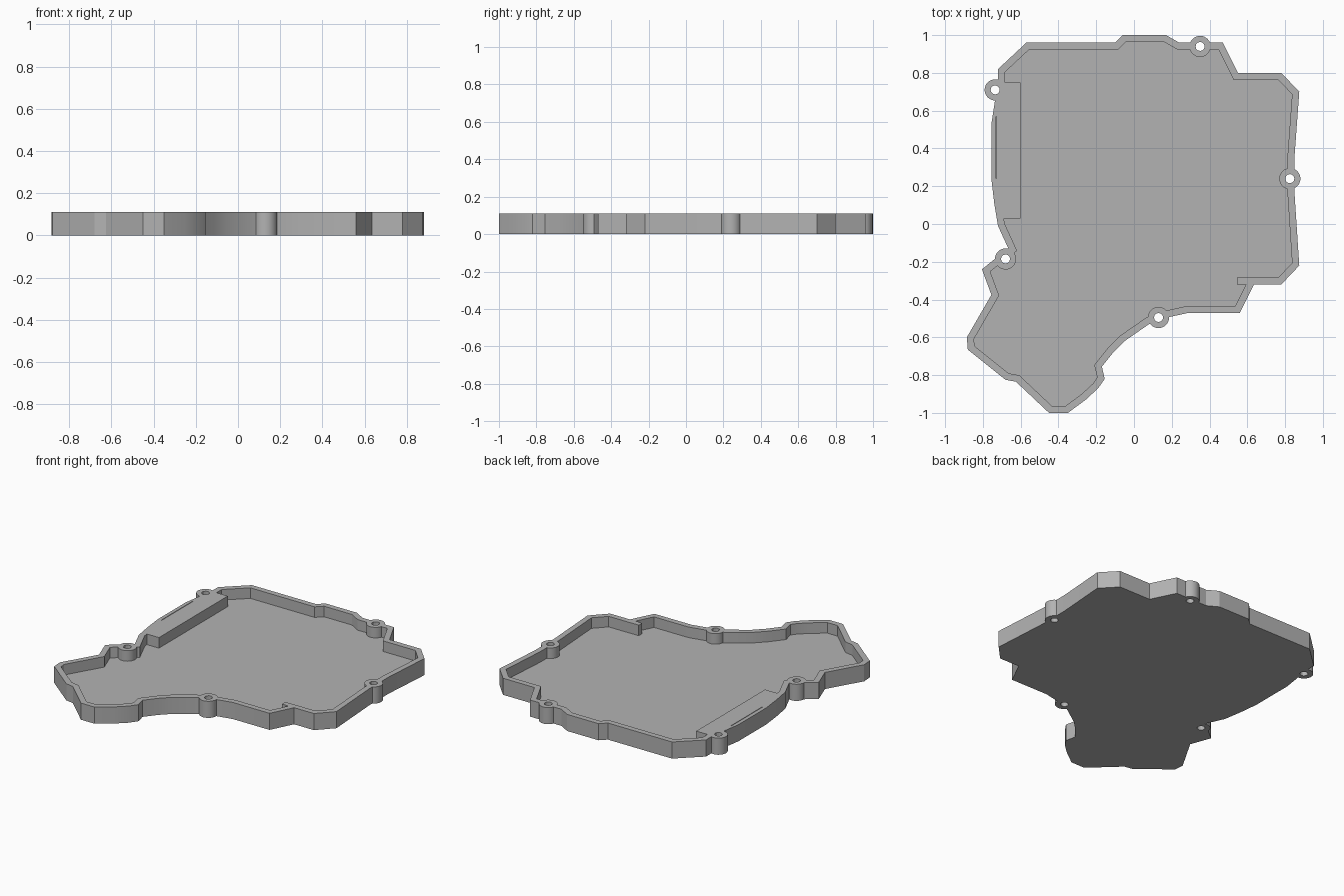
import bpy
import bmesh
import math
from mathutils import Vector

if "Cube" in bpy.data.objects:
    bpy.data.objects.remove(bpy.data.objects["Cube"], do_unlink=True)

HEIGHT, FLOOR, WALL = 0.11, 0.04, 0.037
BOSS_RADIUS, HOLE_RADIUS = 0.056, 0.024

# Cover outline, clockwise from the back edge, in hundredths
OUTLINE = [(-6, 100), (17, 100), (24, 96), (47, 96), (55, 80), (78, 80),
           (87.5, 70), (85, 36), (85, 16), (87.5, -22), (78, -32), (63.5, -32),
           (56, -47), (29, -47), (13, -50.5), (8, -53), (-5, -62), (-11, -68),
           (-17, -75.5), (-15.5, -82), (-19, -87), (-25.5, -93), (-35, -100),
           (-45, -100), (-62.5, -83.5), (-68, -82.5), (-88, -66.5), (-88.5, -60),
           (-75.5, -37.5), (-80.5, -24), (-70, -15.5), (-66.5, -13), (-72, -1),
           (-74, 11), (-75.5, 24), (-75.5, 53), (-73.5, 66), (-72, 76),
           (-72, 82), (-57, 96), (-10, 96)]
BOSSES = [(35, 94), (82.5, 24), (13, -49.5), (-68, -18.5), (-73.5, 71)]

grey = bpy.data.materials.new("light grey plastic")
grey.use_nodes = True
grey.diffuse_color = (0.45, 0.45, 0.45, 1)
grey.node_tree.nodes["Principled BSDF"].inputs["Base Color"].default_value = grey.diffuse_color


def to_units(points):
    return [Vector(p) / 100 for p in points]


def inset(points, distance):
    """Move every edge of a clockwise outline inward, with mitred corners."""
    result = []
    for i, here in enumerate(points):
        before = (here - points[i - 1]).normalized()
        after = (points[(i + 1) % len(points)] - here).normalized()
        n1 = Vector((before.y, -before.x))
        n2 = Vector((after.y, -after.x))
        result.append(here + (n1 + n2) * distance / (1 + n1.dot(n2)))
    return result


def prism(name, points, bottom, top):
    """Extrude a flat outline between two heights."""
    bm = bmesh.new()
    face = bm.faces.new([bm.verts.new((p.x, p.y, bottom)) for p in points])
    extruded = bmesh.ops.extrude_face_region(bm, geom=[face])["geom"]
    moved = [v for v in extruded if isinstance(v, bmesh.types.BMVert)]
    bmesh.ops.translate(bm, verts=moved, vec=(0, 0, top - bottom))
    bmesh.ops.recalc_face_normals(bm, faces=bm.faces)
    mesh = bpy.data.meshes.new(name)
    bm.to_mesh(mesh)
    bm.free()
    mesh.materials.append(grey)
    obj = bpy.data.objects.new(name, mesh)
    bpy.context.collection.objects.link(obj)
    return obj


def rectangle(left, right, front, back):
    return to_units([(left, front), (left, back), (right, back), (right, front)])


def circle(centre, radius, sides):
    angles = [math.tau * i / sides for i in range(sides)]
    return [centre + radius * Vector((math.cos(a), math.sin(a))) for a in angles]


def combine(body, tool, operation):
    """Apply one boolean and discard the tool shape."""
    modifier = body.modifiers.new(operation.lower(), "BOOLEAN")
    modifier.operation = operation
    modifier.solver = "EXACT"
    modifier.object = tool
    tool.hide_render = True
    bpy.context.view_layer.objects.active = body
    bpy.ops.object.modifier_apply(modifier=modifier.name)
    bpy.data.objects.remove(tool, do_unlink=True)


# Shell: solid outline hollowed from above
outline = to_units(OUTLINE)
cover = prism("cover_shell", outline, 0, HEIGHT)
combine(cover, prism("pocket", inset(outline, WALL), FLOOR, HEIGHT * 2), "DIFFERENCE")

# Raised side ledge and small corner tab
combine(cover, prism("side_ledge", rectangle(-72, -60, 3, 75), FLOOR / 2, HEIGHT), "UNION")
combine(cover, prism("corner_tab", rectangle(54.5, 63, -32, -28.4), FLOOR / 2, HEIGHT), "UNION")

# Screw bosses, then their through holes
centres = to_units(BOSSES)
for centre in centres:
    combine(cover, prism("screw_boss", circle(centre, BOSS_RADIUS, 32), 0, HEIGHT), "UNION")
for centre in centres:
    combine(cover, prism("screw_hole", circle(centre, HOLE_RADIUS, 12), -HEIGHT, HEIGHT * 2), "DIFFERENCE")

# Fine slit along the ledge
combine(cover, prism("ledge_slit", rectangle(-73.1, -72.7, 24, 57), HEIGHT * 0.9, HEIGHT * 2), "DIFFERENCE")

# Smooth the round walls, keep the edges crisp
bpy.ops.object.select_all(action="DESELECT")
cover.select_set(True)
bpy.context.view_layer.objects.active = cover
bpy.ops.object.shade_smooth_by_angle(angle=math.radians(25))
